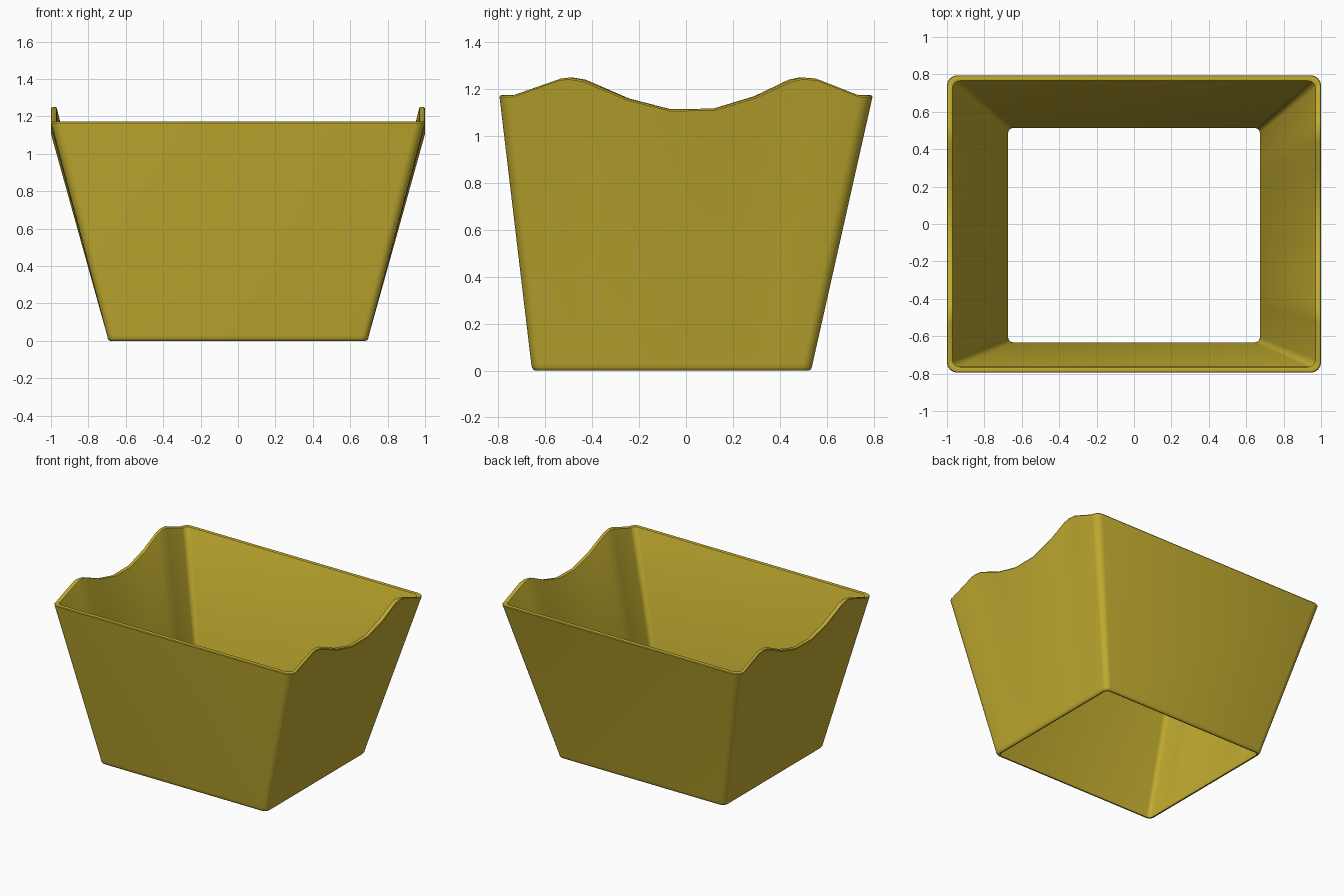
import bpy, bmesh, math

if "Cube" in bpy.data.objects:
    bpy.data.objects.remove(bpy.data.objects["Cube"])

# Wavy rim of the two side walls: (y, z)
RIM = [(-0.79, 1.172), (-0.54, 1.245), (-0.5, 1.25), (-0.44, 1.24), (-0.25, 1.16),
       (-0.07, 1.115), (0.12, 1.117), (0.3, 1.17), (0.45, 1.24), (0.5, 1.25),
       (0.56, 1.245), (0.79, 1.172)]
WAVE = RIM[1:-1]
TOP_Y = 0.795


def loop(hx, hy, cy, r):
    """Rounded rectangle, with extra points on the sides; returns (x, y, rim z)."""
    pts = []

    def corner(sx, sy, start):
        for i in range(5):
            a = math.radians(start + 22.5 * i)
            pts.append((sx * (hx - r) + r * math.cos(a),
                        cy + sy * (hy - r) + r * math.sin(a), 1.174))

    def side(sx, wave):
        for y, z in wave:
            pts.append((sx * hx, cy + y / TOP_Y * hy, z))

    corner(1, -1, -90)
    side(1, WAVE)
    corner(1, 1, 0)
    corner(-1, 1, 90)
    side(-1, WAVE[::-1])
    corner(-1, -1, 180)
    return pts


def bottom(inset, z):
    return [(x, y, z) for x, y, _ in loop(0.7 - inset, 0.6 - inset, -0.06, 0.04 - inset * 0.5)]


def top(inset, drop):
    return [(x, y, z - drop) for x, y, z in loop(1 - inset, TOP_Y - inset, 0, 0.055 - inset * 0.5)]


# Closed wall section: outside, rounded rim, inside, rounded foot
rings = [bottom(0, 0.03), top(0, 0.008), top(0.003, 0.002), top(0.008, 0),
         top(0.024, 0), top(0.029, 0.002), top(0.032, 0.008),
         bottom(0.026, 0.03), bottom(0.027, 0.008), bottom(0.024, 0.001),
         bottom(0.016, 0), bottom(0.009, 0.004), bottom(0.003, 0.014)]

bm = bmesh.new()
vs = [[bm.verts.new(p) for p in ring] for ring in rings]
n = len(vs[0])
for a, b in zip(vs, vs[1:] + vs[:1]):
    for i in range(n):
        j = (i + 1) % n
        bm.faces.new((a[i], a[j], b[j], b[i]))
bmesh.ops.recalc_face_normals(bm, faces=bm.faces)

mesh = bpy.data.meshes.new("basket_wall")
bm.to_mesh(mesh)
bm.free()
basket = bpy.data.objects.new("basket_wall", mesh)
bpy.context.collection.objects.link(basket)

mat = bpy.data.materials.new("yellow")
mat.diffuse_color = (0.55, 0.42, 0.03, 1)
mat.use_nodes = True
mat.node_tree.nodes["Principled BSDF"].inputs["Base Color"].default_value = mat.diffuse_color
mesh.materials.append(mat)

bpy.context.view_layer.objects.active = basket
basket.select_set(True)
bpy.ops.object.shade_smooth_by_angle(angle=math.radians(30))
